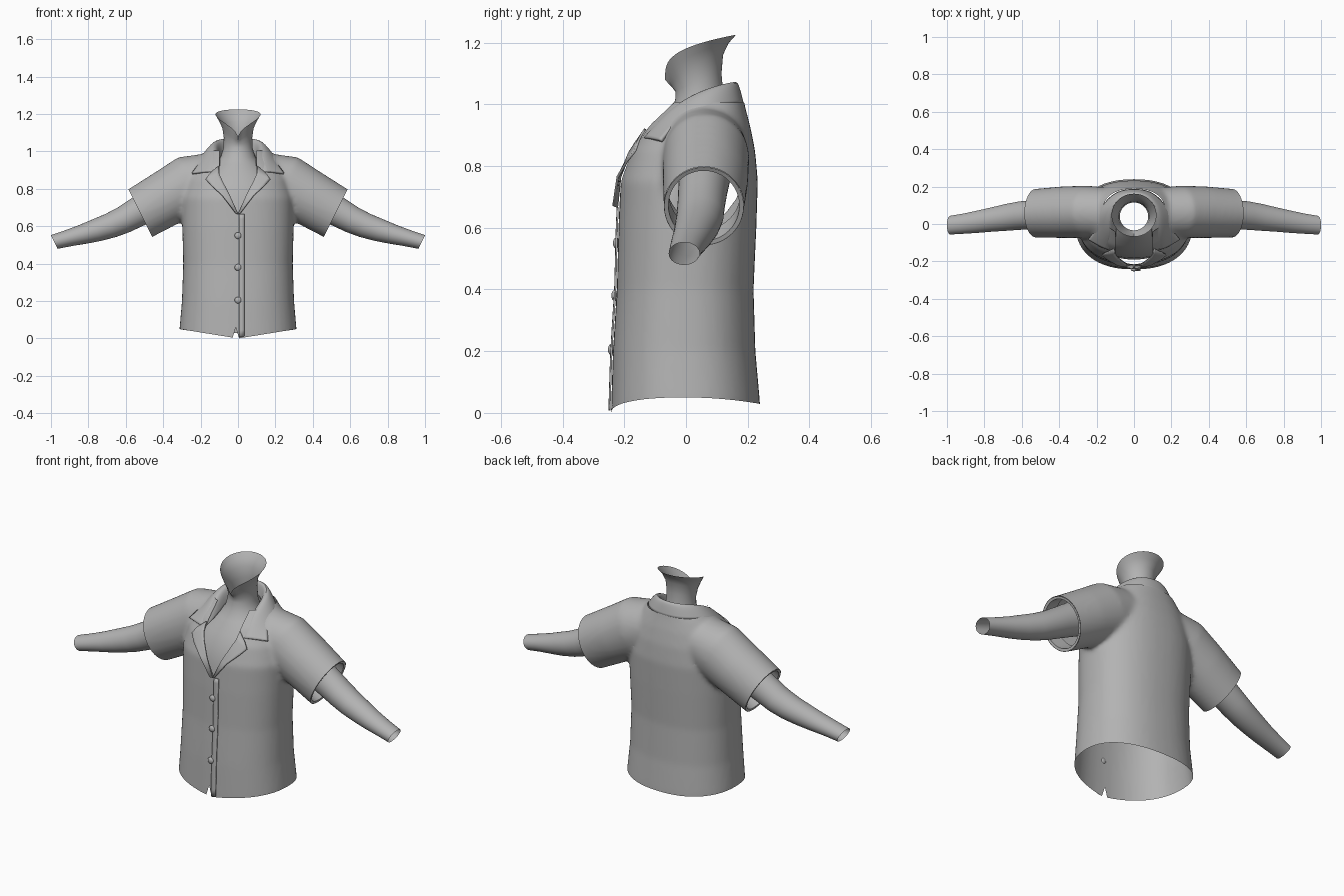
import bpy, bmesh, math
from mathutils import Vector
from mathutils.bvhtree import BVHTree

if "Cube" in bpy.data.objects:
    bpy.data.objects.remove(bpy.data.objects["Cube"])

fabric = bpy.data.materials.new("soft_grey")
fabric.diffuse_color = (0.45, 0.45, 0.45, 1)
fabric.use_nodes = True
fabric.node_tree.nodes["Principled BSDF"].inputs["Base Color"].default_value = fabric.diffuse_color


def finish(name, bm, mods=(), angle=50):
    mesh = bpy.data.meshes.new(name)
    bm.to_mesh(mesh)
    bm.free()
    ob = bpy.data.objects.new(name, mesh)
    bpy.context.collection.objects.link(ob)
    mesh.materials.append(fabric)
    for kind, props in mods:
        m = ob.modifiers.new(kind.lower(), kind)
        for k, v in props.items():
            setattr(m, k, v)
    bpy.ops.object.select_all(action='DESELECT')
    ob.select_set(True)
    bpy.context.view_layer.objects.active = ob
    bpy.ops.object.shade_smooth_by_angle(angle=math.radians(angle))
    return ob


def oval(c, u, v, p=2.0, n=48):
    """Superellipse ring around c, spanned by half axes u and v."""
    c, u, v = Vector(c), Vector(u), Vector(v)
    out = []
    for i in range(n):
        a = 2 * math.pi * i / n
        ca, sa = math.cos(a), math.sin(a)
        out.append(c + u * math.copysign(abs(ca) ** (2 / p), ca)
                   + v * math.copysign(abs(sa) ** (2 / p), sa))
    return out


def loft(bm, rings, closed=True, caps=False):
    vs = [[bm.verts.new(p) for p in r] for r in rings]
    n = len(vs[0])
    faces = []
    for a, b in zip(vs, vs[1:]):
        for i in range(n if closed else n - 1):
            j = (i + 1) % n
            faces.append(bm.faces.new((a[i], a[j], b[j], b[i])))
    if caps:
        faces += [bm.faces.new(vs[0]), bm.faces.new(vs[-1])]
    bmesh.ops.recalc_face_normals(bm, faces=faces)


def level(z, hw, yf, yb, p=2.0):
    return oval((0, (yf + yb) / 2, z), (hw, 0, 0), (0, (yb - yf) / 2, 0), p)


def tube(s, rows):
    """Limb rings: x, y, z, half depth, half height; tilted like the cuff."""
    return [oval((s * x, y, z), (0, ry, 0), (s * rh * .447, 0, rh * .894))
            for x, y, z, ry, rh in rows]


# Shirt: torso and sleeves fused into one smooth skin
bm = bmesh.new()
loft(bm, [level(*r, 2.3) for r in (
    (-.06, .315, -.245, .24), (.05, .313, -.243, .24), (.2, .3, -.237, .225),
    (.4, .293, -.224, .219), (.6, .298, -.219, .228), (.75, .3, -.212, .233),
    (.85, .275, -.18, .224), (.93, .235, -.13, .208), (.99, .185, -.07, .192),
    (1.04, .13, -.03, .182))], caps=True)
for s in (1, -1):
    loft(bm, tube(s, ((.1, .06, .875, .13, .13), (.25, .065, .825, .14, .16),
                      (.38, .063, .752, .138, .15), (.5225, .058, .67, .13, .143),
                      (.61, .056, .626, .13, .143))), caps=True)
blank = finish("shirt_blank", bm, [
    ('REMESH', dict(mode='VOXEL', voxel_size=.012)),
    ('SMOOTH', dict(factor=.5, iterations=8))])
dg = bpy.context.evaluated_depsgraph_get()
bm = bmesh.new()
bm.from_mesh(blank.evaluated_get(dg).to_mesh())
bpy.data.objects.remove(blank)
skin = BVHTree.FromBMesh(bm)


def cut(co, no, clear=False, keep=lambda v: True):
    vs = [v for v in bm.verts if keep(v.co)]
    ok = set(vs)
    es = [e for e in bm.edges if all(v in ok for v in e.verts)]
    fs = [f for f in bm.faces if all(v in ok for v in f.verts)]
    bmesh.ops.bisect_plane(bm, geom=vs + es + fs, dist=1e-5, plane_co=co,
                           plane_no=no, clear_outer=clear)


def remove(rule):
    doomed = [f for f in bm.faces if rule(f.calc_center_median())]
    bmesh.ops.delete(bm, geom=doomed, context='FACES')


# Open the hem, neck and cuffs
cut((0, 0, .05), (0, 0, -1), True)
cut((0, 0, 1.005), (0, 0, 1), True)
for s in (1, -1):
    cut((s * .5225, 0, .67), (s * .894, 0, -.447), True, lambda c: c.x * s > .36)
    cut((0, 0, .67), (s, 0, -.5), keep=lambda c: c.y < .1 and c.z > .6)
    cut((s * .1, 0, 0), (1, 0, 0), keep=lambda c: c.y < .1 and c.z > .6)
remove(lambda c: c.z > .67 and c.y < .08 and abs(c.x) < min(.5 * (c.z - .67), .1))


# Curve the hem: lowest at centre front
def hem_drop(x, y, z):
    w = max(0, 1 - (z - .05) / .25) ** 2
    return w * (.05 * max(0, 1 - abs(x) / .31) if y < 0 else .02 * (y / .235) ** 2)


for v in bm.verts:
    v.co.z -= hem_drop(*v.co)
# Small notch at centre front
for s in (1, -1):
    cut((-.012, 0, .06), (s, 0, .3), keep=lambda c: c.y < 0 and c.z < .15)
remove(lambda c: c.y < 0 and c.z < .06 and abs(c.x + .012) < .3 * (.06 - c.z))
finish("shirt", bm)


def on_front(x, z, lift):
    hit = skin.ray_cast(Vector((x, -1, z)), Vector((0, 1, 0)))[0]
    return Vector((x, (hit.y if hit else 0) - lift, z))


# Lapels folded out along the neck opening
for s, side in ((1, "left"), (-1, "right")):
    inner = ((0, .665), (.045, .765), (.085, .845), (.1, .88), (.105, .92))
    outer = ((.012, .67), (.085, .765), (.14, .815), (.172, .85), (.148, .885))
    bm = bmesh.new()
    loft(bm, [[on_front(s * (a[0] + (b[0] - a[0]) * t / 5),
                        a[1] + (b[1] - a[1]) * t / 5, .008 + .012 * t / 5)
               for t in range(6)] for a, b in zip(inner, outer)], closed=False)
    finish(side + "_lapel", bm, [('SOLIDIFY', dict(thickness=.008, offset=0))])

# Collar: inner stand, fold line and outer fall, mirrored about the back
stand = ((0, .15, 1.0), (.065, .13, 1.0), (.1, .07, .98), (.1, 0, .95),
         (.1, -.07, .92), (.12, -.125, .88))
fold = ((0, .163, 1.1), (.07, .148, 1.098), (.118, .085, 1.082), (.125, 0, 1.045),
        (.12, -.075, .98), (.145, -.14, .895))
fall = ((0, .186, 1.0), (.1, .172, 1.0), (.175, .09, .995), (.195, .02, .97),
        (.207, -.04, .93), (.245, -.08, .882))
rows = list(zip(stand, fold, fall))
mirrored = [[(-x, y, z) for x, y, z in r] for r in rows[:0:-1]]
bm = bmesh.new()
loft(bm, mirrored + rows, closed=False)
finish("collar", bm, [
    ('SUBSURF', dict(levels=3, render_levels=3, boundary_smooth='PRESERVE_CORNERS')),
    ('SOLIDIFY', dict(thickness=.012, offset=0))])

# Button placket
bm = bmesh.new()
loft(bm, [[on_front(x, z, .006) - Vector((0, 0, hem_drop(x, -1, z)))
           for x in (.006, .02, .034)]
          for z in [.055 + .61 * i / 24 for i in range(25)]], closed=False)
finish("placket", bm, [('SOLIDIFY', dict(thickness=.006, offset=0))])

# Buttons
for i, z in enumerate((.55, .38, .205)):
    bm = bmesh.new()
    bmesh.ops.create_uvsphere(bm, u_segments=20, v_segments=12, radius=.018)
    bmesh.ops.scale(bm, vec=(1, .6, 1), verts=bm.verts)
    bmesh.ops.translate(bm, vec=on_front(0, z, .006), verts=bm.verts)
    finish("button_%d" % (i + 1), bm)

for s, side in ((1, "left"), (-1, "right")):
    # Turned-in cuff
    bm = bmesh.new()
    loft(bm, tube(s, ((.5225, .058, .67, .129, .141), (.521, .058, .671, .115, .127),
                      (.45, .06, .71, .115, .127))))
    finish(side + "_cuff", bm)
    # Bare arm, open at the wrist
    bm = bmesh.new()
    loft(bm, tube(s, ((.37, .06, .77, .085, .095), (.45, .055, .725, .08, .088),
                      (.53, .05, .68, .077, .08), (.61, .045, .635, .076, .073),
                      (.68, .036, .604, .072, .068), (.76, .024, .577, .065, .062),
                      (.83, .013, .556, .06, .054), (.91, .002, .535, .054, .046),
                      (.982, -.006, .516, .05, .041))))
    finish(side + "_arm", bm)

# Neck flaring to the jaw, and the chest seen in the neck opening
rings = [level(*r) for r in (
    (.64, .24, -.19, .1), (.72, .24, -.182, .1), (.8, .22, -.16, .1),
    (.87, .18, -.122, .12), (.93, .125, -.075, .15), (.97, .092, -.046, .135),
    (1.02, .078, -.034, .122))]


def jaw(hw, yf, yb, low, rise, power):
    ring = level(0, hw, yf, yb)
    for p in ring:
        p.z = low + rise * max(0, (p.y - yf) / (yb - yf)) ** power
    return ring


rings += [jaw(.076, -.034, .115, 1.04, .06, .8), jaw(.084, -.045, .12, 1.055, .105, .5),
          jaw(.102, -.058, .138, 1.068, .13, .38), jaw(.12, -.068, .162, 1.08, .145, .3)]
bm = bmesh.new()
loft(bm, rings)
remove(lambda c: c.y > 0 and c.z < .9)
finish("neck_and_chest", bm)
